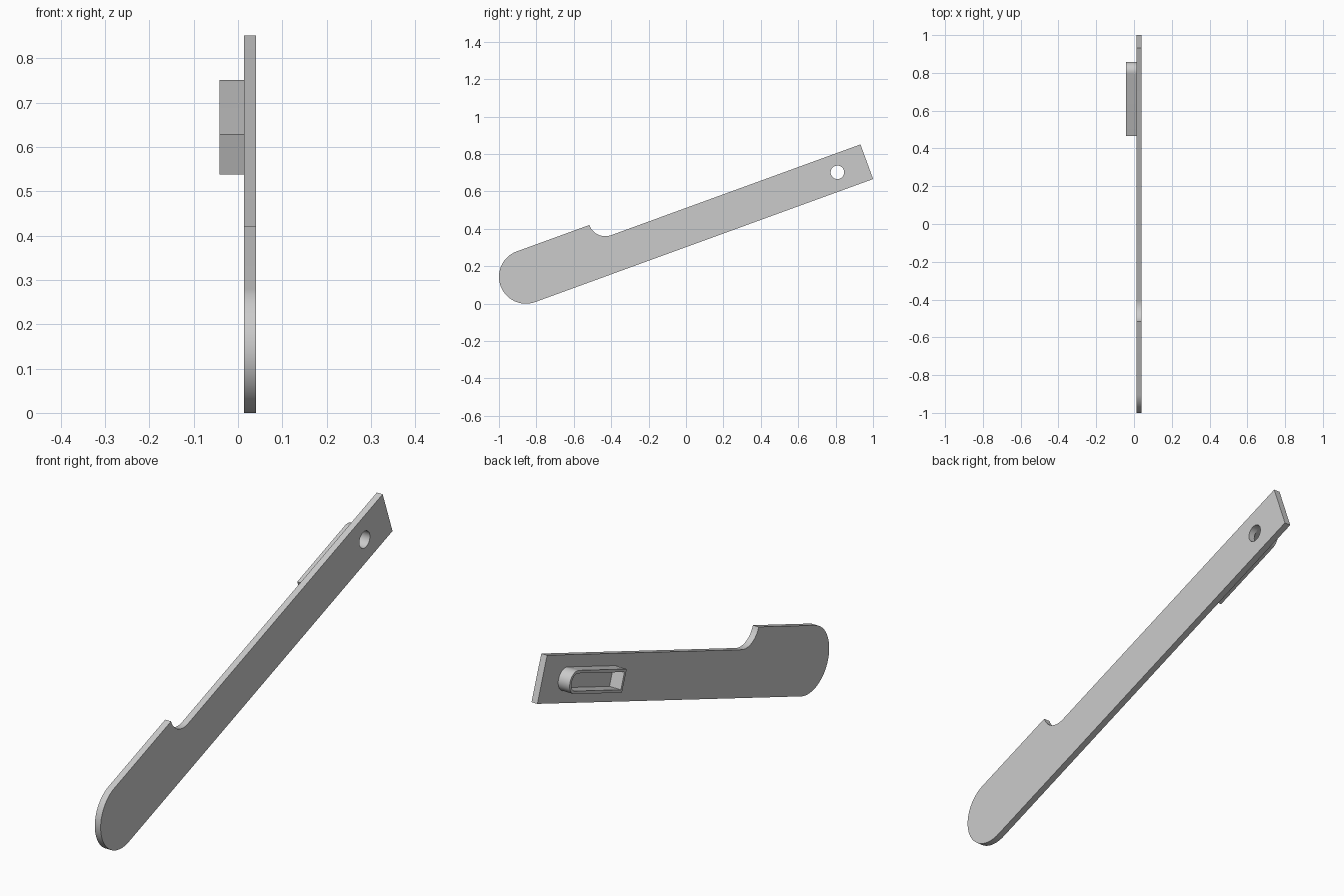
import bpy, bmesh
from math import sin, cos, radians

cube = bpy.data.objects.get("Cube")
if cube:
    bpy.data.objects.remove(cube)

# Single plain grey
grey = bpy.data.materials.new("light grey")
grey.use_nodes = True
grey.diffuse_color = (0.6, 0.6, 0.6, 1)
grey.node_tree.nodes["Principled BSDF"].inputs["Base Color"].default_value = (0.6, 0.6, 0.6, 1)

# Arm layout: u runs along the arm, v across it, measured from the handle centre
TILT = radians(20)
CENTRE_Y, CENTRE_Z = -0.856, 0.144
HANDLE_R = 0.144
ARM_TOP = 0.053
ARM_END = 1.923
PIN_U, PIN_V = 1.756, -0.045
NOTCH_R = HANDLE_R - ARM_TOP


def arc(cu, cv, r, start, end, steps):
    angles = [radians(start + (end - start) * i / steps) for i in range(steps + 1)]
    return [(cu + r * cos(a), cv + r * sin(a)) for a in angles]


def slot(start, r):
    """Outline with a square start and a round end about the pin."""
    return [(start, PIN_V - r)] + arc(PIN_U, PIN_V, r, -90, 90, 32) + [(start, PIN_V + r)]


def extruded(name, outlines, x0, x1):
    """Fill an outline with its holes, then thicken it along x."""
    bm = bmesh.new()
    edges = []
    for outline in outlines:
        verts = [bm.verts.new((x0,
                               CENTRE_Y + u * cos(TILT) - v * sin(TILT),
                               CENTRE_Z + u * sin(TILT) + v * cos(TILT)))
                 for u, v in outline]
        edges += [bm.edges.new((a, b)) for a, b in zip(verts, verts[1:] + verts[:1])]
    bmesh.ops.triangle_fill(bm, edges=edges, use_beauty=True)
    result = bmesh.ops.extrude_face_region(bm, geom=bm.faces[:], use_keep_orig=True)
    moved = [g for g in result["geom"] if isinstance(g, bmesh.types.BMVert)]
    bmesh.ops.translate(bm, verts=moved, vec=(x1 - x0, 0, 0))
    bmesh.ops.recalc_face_normals(bm, faces=bm.faces[:])
    mesh = bpy.data.meshes.new(name)
    bm.to_mesh(mesh)
    bm.free()
    mesh.materials.append(grey)
    obj = bpy.data.objects.new(name, mesh)
    bpy.context.collection.objects.link(obj)
    bpy.ops.object.select_all(action='DESELECT')
    obj.select_set(True)
    bpy.context.view_layer.objects.active = obj
    bpy.ops.object.shade_smooth_by_angle(angle=radians(30))
    return obj


# Flat arm: round handle, concave step, straight bar and pin hole
arm = (arc(0, 0, HANDLE_R, 90, 270, 48)
       + [(ARM_END, -HANDLE_R), (ARM_END, ARM_TOP)]
       + arc(0.504, HANDLE_R, NOTCH_R, 270, 180, 24))
pin_hole = arc(PIN_U, PIN_V, 0.036, 0, 352.5, 47)
extruded("lever_arm", [arm, pin_hole], 0.013, 0.041)

# Raised wall around the slot on the right side
extruded("slot_wall", [slot(1.408, 0.048), slot(1.42, 0.036)], -0.042, 0.013)
